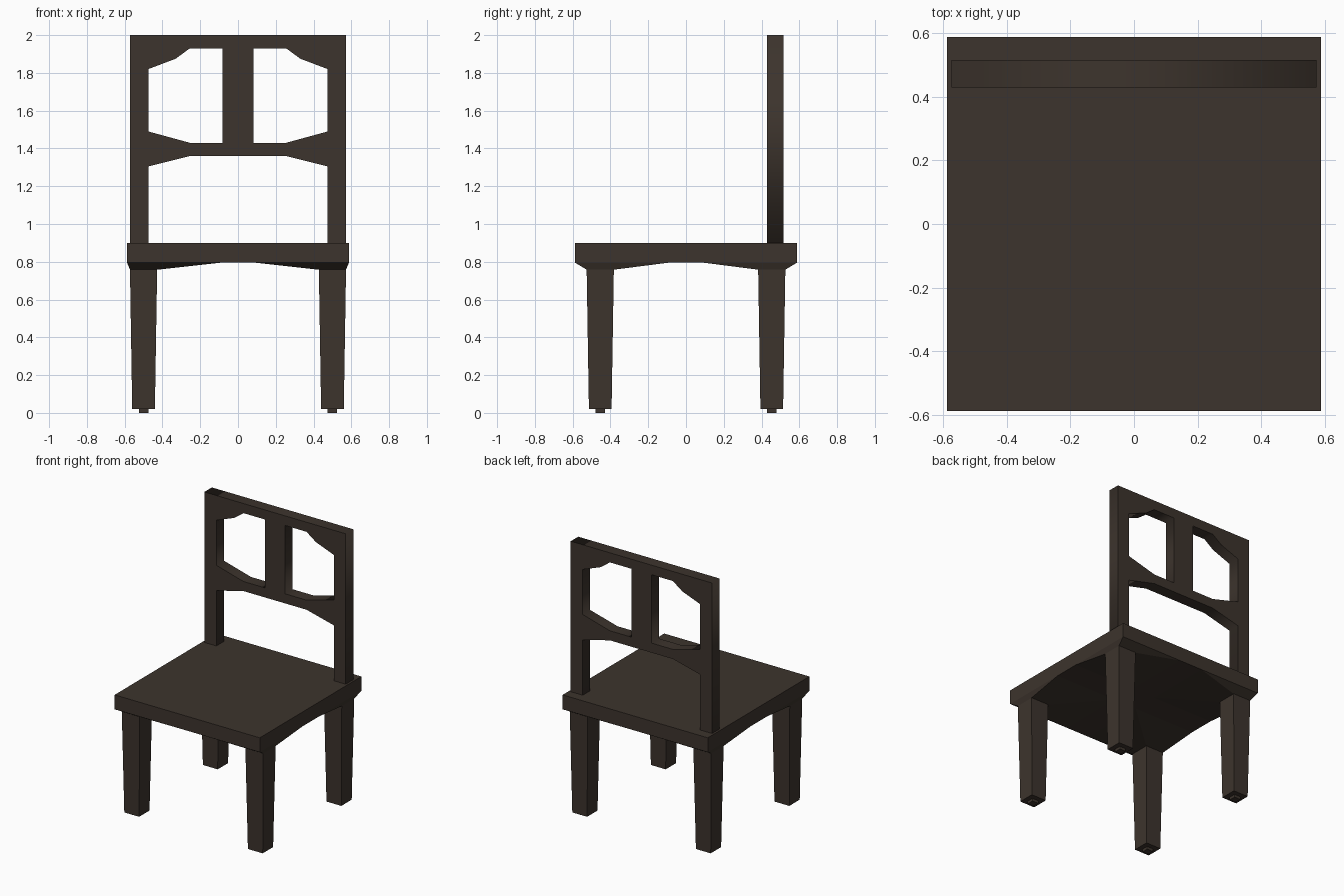
import bpy, bmesh
from math import radians

if "Cube" in bpy.data.objects:
    bpy.data.objects.remove(bpy.data.objects["Cube"])

wood = bpy.data.materials.new("dark brown wood")
wood.diffuse_color = (0.046, 0.034, 0.026, 1)
wood.use_nodes = True
wood.node_tree.nodes["Principled BSDF"].inputs["Base Color"].default_value = wood.diffuse_color


def finish(name, bm):
    bmesh.ops.recalc_face_normals(bm, faces=bm.faces[:])
    me = bpy.data.meshes.new(name)
    bm.to_mesh(me)
    bm.free()
    me.materials.append(wood)
    ob = bpy.data.objects.new(name, me)
    bpy.context.scene.collection.objects.link(ob)
    return ob


# Seat: flat slab whose underside swells down to a pad above each leg
def seat():
    half, top, under, pad = 0.587, 0.90, 0.795, 0.758
    px, py = (0.428, 0.572), (0.383, 0.525)

    def line(pads):
        pos = [0.095, *pads, half]
        return [-v for v in reversed(pos)] + pos

    bm = bmesh.new()
    grid = [[bm.verts.new((x, y, pad if abs(x) in px and abs(y) in py else under))
             for y in line(py)] for x in line(px)]
    for i in range(7):
        for j in range(7):
            q = [grid[i][j], grid[i + 1][j], grid[i + 1][j + 1], grid[i][j + 1]]
            k = min(range(4), key=lambda n: q[n].co.z)
            q = q[k:] + q[:k]
            bm.faces.new((q[0], q[1], q[2]))
            bm.faces.new((q[0], q[2], q[3]))
    rim = [e for e in bm.edges if e.is_boundary]
    new = bmesh.ops.extrude_edge_only(bm, edges=rim)["geom"]
    for v in new:
        if isinstance(v, bmesh.types.BMVert):
            v.co.z = top
    bmesh.ops.contextual_create(
        bm, geom=[e for e in bm.edges if e.is_boundary])
    finish("seat", bm)


# Legs: tapered square post with a small foot glide
def block(bm, cx, cy, z0, z1, r0, r1):
    geom = bmesh.ops.create_cube(bm, size=2)["verts"]
    for v in geom:
        r, z = (r1, z1) if v.co.z > 0 else (r0, z0)
        v.co = (cx + v.co.x * r, cy + v.co.y * r, z)


def leg(name, cx, cy):
    bm = bmesh.new()
    block(bm, cx, cy, 0.02, 0.76, 0.06, 0.072)
    block(bm, cx, cy, 0.0, 0.02, 0.025, 0.025)
    finish(name, bm)


# Backrest: flat outline with two window openings, extruded in depth
def backrest():
    def mirrored(pts):
        return pts + [(-x, z) for x, z in reversed(pts)]

    outline = mirrored([(0.255, 1.36), (0.475, 1.305), (0.475, 0.90),
                        (0.572, 0.90), (0.572, 2.0)])
    window = [(0.082, 1.43), (0.255, 1.43), (0.475, 1.49), (0.475, 1.82),
              (0.33, 1.875), (0.255, 1.93), (0.082, 1.93)]
    cu = bpy.data.curves.new("backrest", "CURVE")
    cu.dimensions = "2D"
    cu.fill_mode = "BOTH"
    cu.extrude = 0.0435
    for pts in (outline, window, [(-x, z) for x, z in window]):
        sp = cu.splines.new("POLY")
        sp.points.add(len(pts) - 1)
        for p, (x, z) in zip(sp.points, pts):
            p.co = (x, z, 0, 1)
        sp.use_cyclic_u = True
    cu.materials.append(wood)
    ob = bpy.data.objects.new("backrest", cu)
    ob.rotation_euler.x = radians(90)
    ob.location.y = 0.4715
    bpy.context.scene.collection.objects.link(ob)
    bpy.context.view_layer.objects.active = ob
    ob.select_set(True)
    bpy.ops.object.convert(target="MESH")


seat()
for side, sx in (("left", -1), ("right", 1)):
    for end, sy in (("front", -1), ("back", 1)):
        leg(f"{end}_{side}_leg", sx * 0.5, sy * 0.454)
backrest()
